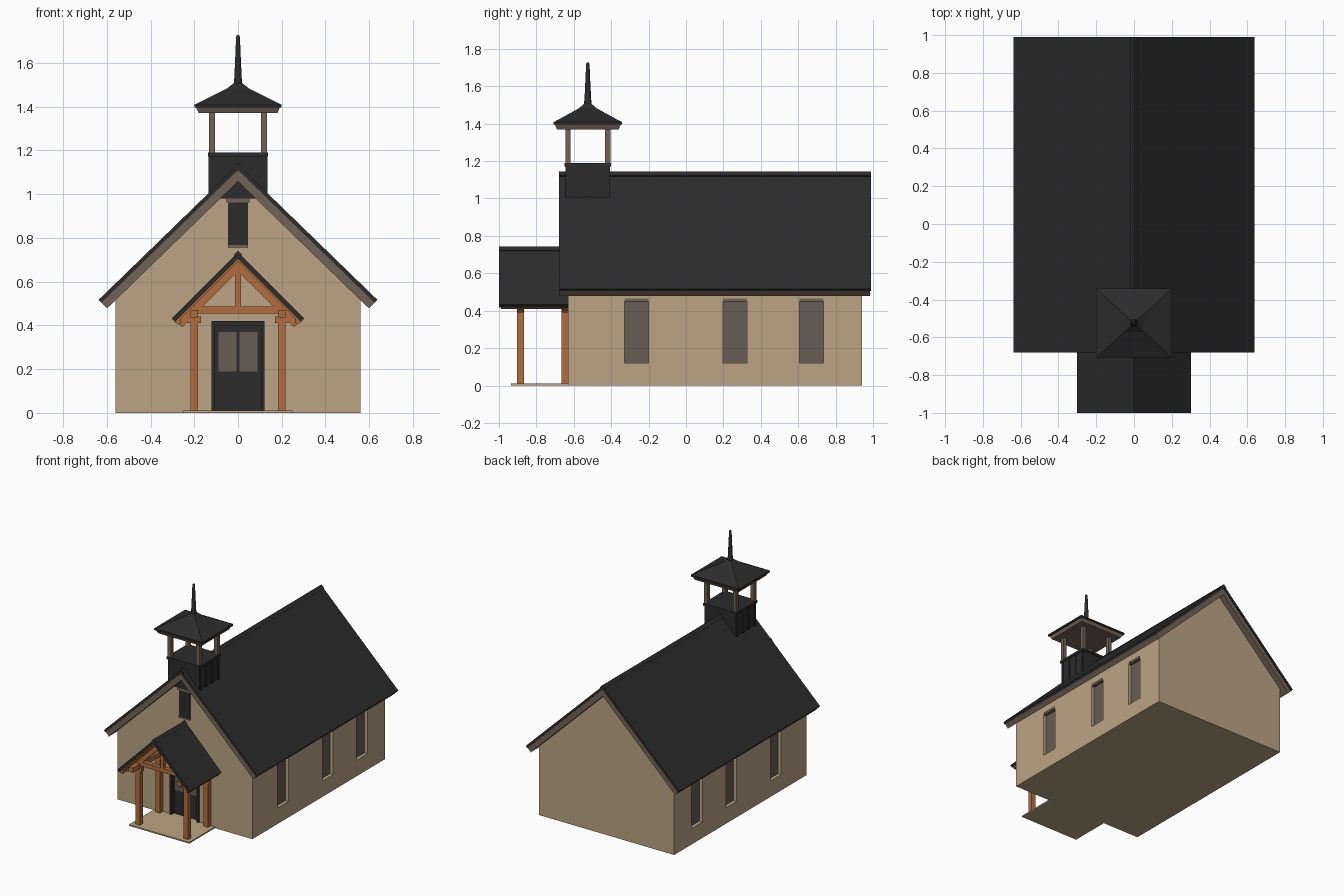
import bpy, bmesh, math
from mathutils import Vector

old = bpy.data.objects.get("Cube")
if old:
    bpy.data.objects.remove(old)


def material(name, r, g, b):
    m = bpy.data.materials.new(name)
    m.use_nodes = True
    m.diffuse_color = (r, g, b, 1)
    m.node_tree.nodes["Principled BSDF"].inputs["Base Color"].default_value = (r, g, b, 1)
    return m


STUCCO = material("tan stucco", 0.50, 0.37, 0.23)
SHINGLE = material("charcoal shingle", 0.025, 0.025, 0.025)
TRIM = material("grey brown trim", 0.17, 0.125, 0.095)
TIMBER = material("orange timber", 0.44, 0.155, 0.05)
GLASS = material("taupe glass", 0.135, 0.11, 0.09)


def finish(name, bm, mat):
    bmesh.ops.recalc_face_normals(bm, faces=bm.faces)
    mesh = bpy.data.meshes.new(name)
    bm.to_mesh(mesh)
    bm.free()
    obj = bpy.data.objects.new(name, mesh)
    bpy.context.collection.objects.link(obj)
    if mat:
        mesh.materials.append(mat)
    return obj


def box(name, x, y, z, mat):
    """Box from (low, high) pairs on each axis."""
    bm = bmesh.new()
    bmesh.ops.create_cube(bm, size=1)
    for v in bm.verts:
        v.co = Vector([(a + b) / 2 + c * (b - a) for (a, b), c in zip((x, y, z), v.co)])
    return finish(name, bm, mat)


def prism(name, outline, y0, y1, mat):
    """Outline in x and z pushed along y."""
    bm = bmesh.new()
    face = bm.faces.new([bm.verts.new((x, y0, z)) for x, z in outline])
    new = bmesh.ops.extrude_face_region(bm, geom=[face])["geom"]
    bmesh.ops.translate(bm, vec=(0, y1 - y0, 0),
                        verts=[v for v in new if isinstance(v, bmesh.types.BMVert)])
    return finish(name, bm, mat)


def chevron(name, half, ridge, slope, top, bottom, y0, y1, mat):
    """Roof layer between two depths measured square to the slope."""
    k = math.sqrt(1 + slope * slope)

    def side(depth):
        return half - depth * slope / k, ridge - half * slope - depth / k
    (xa, za), (xb, zb) = side(top), side(bottom)
    outline = [(-xa, za), (0, ridge - top * k), (xa, za),
               (xb, zb), (0, ridge - bottom * k), (-xb, zb)]
    return prism(name, outline, y0, y1, mat)


def stack(name, rings, cy, mat, sides=4):
    """Loft of regular rings (half x, half y, z) around the tower axis."""
    bm = bmesh.new()
    grow = 1 / math.cos(math.pi / sides)
    loops = []
    for hx, hy, z in rings:
        angles = [(i + 0.5) * math.tau / sides for i in range(sides)]
        loops.append([bm.verts.new((hx * grow * math.cos(a), cy + hy * grow * math.sin(a), z))
                      for a in angles])
    for low, high in zip(loops, loops[1:]):
        for i in range(sides):
            j = (i + 1) % sides
            bm.faces.new((low[i], low[j], high[j], high[i]))
    bm.faces.new(loops[0])
    bm.faces.new(loops[-1])
    return finish(name, bm, mat)


# Walls with recessed openings
walls = prism("walls", [(-0.56, 0), (0.56, 0), (0.56, 0.525), (0, 1.07), (-0.56, 0.525)],
              -0.63, 0.94, STUCCO)
FRONT = -0.63


def recess(name, x, y, z):
    cutter = box(name, x, y, z, None)
    cutter.hide_render = True
    cutter.hide_viewport = True
    cutter.display_type = 'WIRE'
    cut = walls.modifiers.new(name, 'BOOLEAN')
    cut.operation = 'DIFFERENCE'
    cut.solver = 'EXACT'
    cut.object = cutter


for side, label in ((1, "left"), (-1, "right")):
    for i, y in enumerate((-0.265, 0.263, 0.67)):
        span, height = (y - 0.064, y + 0.064), (0.12, 0.465)
        recess(f"{label}_window_cutter_{i}", sorted((side * 0.53, side * 0.6)), span, height)
        box(f"{label}_window_glass_{i}", sorted((side * 0.525, side * 0.535)), span, height, GLASS)
        box(f"{label}_window_head_{i}", sorted((side * 0.53, side * 0.558)), span,
            (0.45, 0.465), TRIM)

# Door
recess("door_cutter", (-0.115, 0.115), (-0.7, -0.60), (0.01, 0.42))
box("door_leaf", (-0.115, 0.115), (-0.61, -0.595), (0.01, 0.42), SHINGLE)
box("door_head", (-0.122, 0.122), (-0.64, -0.6), (0.40, 0.42), SHINGLE)
for s in (-1, 1):
    box("door_jamb", sorted((s * 0.105, s * 0.122)), (-0.64, -0.6), (0.01, 0.42), SHINGLE)
    box("door_pane", sorted((s * 0.008, s * 0.09)), (-0.616, -0.609), (0.19, 0.37), GLASS)

# Gable louvre
box("gable_louvre", (-0.045, 0.045), (-0.636, -0.62), (0.765, 0.965), SHINGLE)
box("louvre_head", (-0.052, 0.052), (-0.642, -0.62), (0.962, 0.99), TRIM)
box("louvre_sill", (-0.045, 0.045), (-0.640, -0.62), (0.755, 0.768), TRIM)

# Main roof
chevron("main_roof", 0.637, 1.135, 0.97, 0, 0.018, -0.68, 0.99, SHINGLE)
chevron("main_roof_trim", 0.637, 1.135, 0.97, 0.018, 0.055, -0.675, 0.985, TRIM)
chevron("main_ridge_cap", 0.022, 1.143, 0.97, 0, 0.02, -0.68, 0.99, SHINGLE)

# Porch
box("porch_floor", (-0.25, 0.25), (-0.935, -0.62), (0, 0.01), STUCCO)
chevron("porch_roof", 0.303, 0.735, 1.0, 0, 0.022, -1, -0.62, SHINGLE)
chevron("porch_ceiling", 0.303, 0.735, 1.0, 0.022, 0.03, -0.99, -0.62, TIMBER)
chevron("porch_ridge_cap", 0.02, 0.742, 1.0, 0, 0.015, -1, -0.62, SHINGLE)
for y, label in ((-0.885, "front"), (-0.648, "rear")):
    depth = (y - 0.016, y + 0.016)
    chevron(f"{label}_rafters", 0.30, 0.735, 1.0, 0.03, 0.062, *depth, TIMBER)
    box(f"{label}_tie_beam", (-0.2, 0.2), depth, (0.455, 0.487), TIMBER)
    box(f"{label}_king_post", (-0.013, 0.013), depth, (0.48, 0.65), TIMBER)
    for s in (-1, 1):
        box(f"{label}_post", sorted((s * 0.182, s * 0.218)), (y - 0.018, y + 0.018),
            (0.01, 0.46), TIMBER)
        box(f"{label}_bracket", sorted((s * 0.17, s * 0.285)), depth, (0.41, 0.44), TIMBER)
for s in (-1, 1):
    box("porch_plate", sorted((s * 0.182, s * 0.218)), (-0.985, -0.63), (0.435, 0.47), TIMBER)
    box("porch_eave_board", sorted((s * 0.262, s * 0.282)), (-0.99, -0.63), (0.408, 0.43), TIMBER)

# Bell tower
CY = -0.525
box("tower_base", (-0.13, 0.13), (CY - 0.118, CY + 0.118), (0.98, 1.18), SHINGLE)
box("tower_cap", (-0.137, 0.137), (CY - 0.125, CY + 0.125), (1.172, 1.19), SHINGLE)
for s in (-1, 1):
    for i in range(4):
        y = CY - 0.105 + i * 0.07
        box("tower_batten", sorted((s * 0.128, s * 0.135)), (y - 0.008, y + 0.008),
            (1.0, 1.175), SHINGLE)
    for t in (-1, 1):
        box("belfry_post", sorted((s * 0.105, s * 0.133)),
            sorted((CY + t * 0.092, CY + t * 0.12)), (1.185, 1.38), TRIM)
stack("belfry_eave", [(0.18, 0.165, 1.37), (0.192, 0.177, 1.398)], CY, TRIM)
stack("belfry_roof", [(0.2, 0.183, 1.395), (0.2, 0.183, 1.408), (0.11, 0.1, 1.453),
                      (0.05, 0.046, 1.483), (0.016, 0.016, 1.51)], CY, SHINGLE)
spire = stack("spire", [(0.022, 0.022, 1.485), (0.017, 0.017, 1.53), (0.011, 0.011, 1.66),
                        (0.009, 0.009, 1.72), (0.004, 0.004, 1.727)], CY, SHINGLE, 10)
for p in spire.data.polygons:
    p.use_smooth = len(p.vertices) == 4
